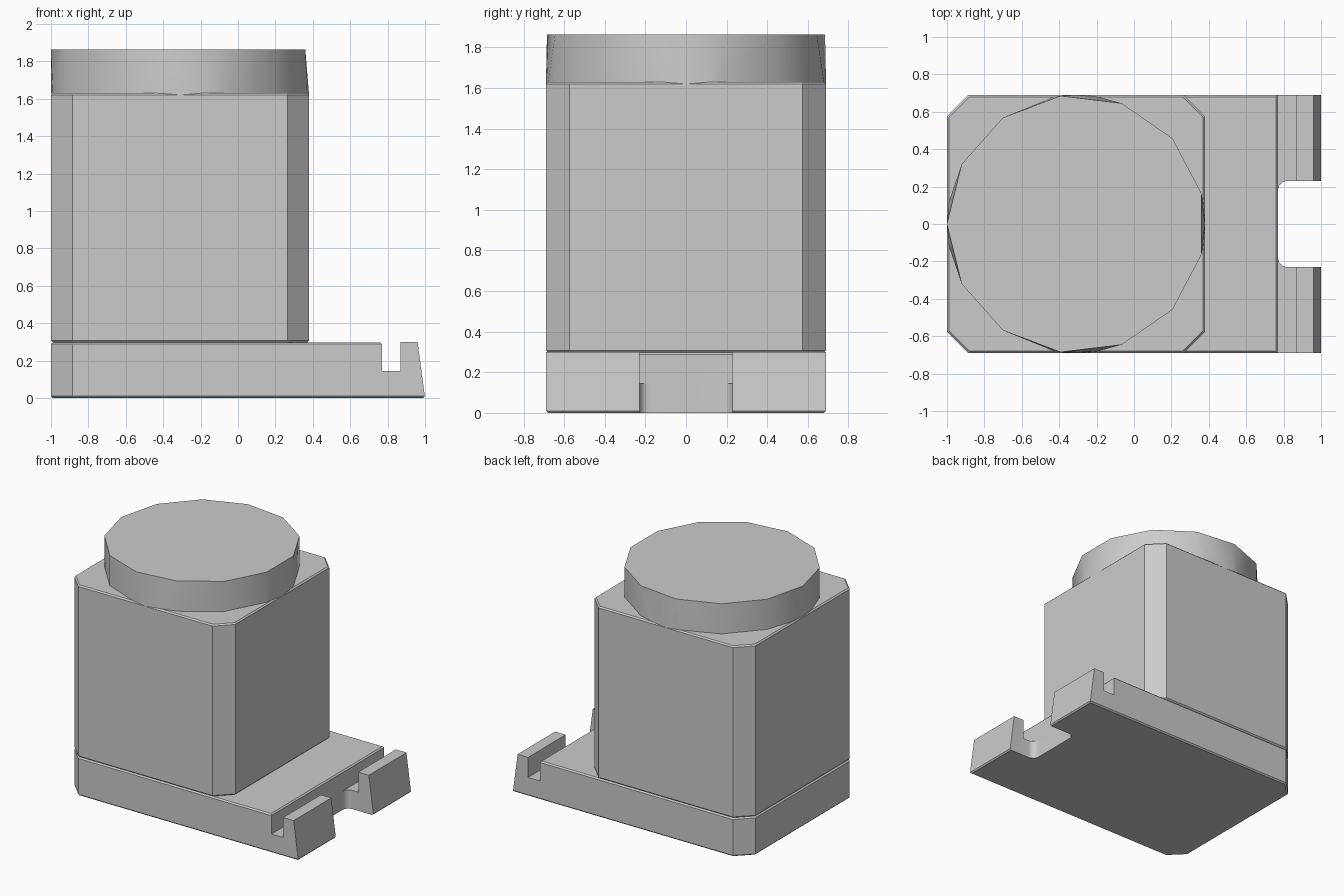
import bpy
import bmesh
from math import cos, sin, pi, radians

HALF = 0.69      # half depth, also the knob radius
CX = -0.31       # centre of body and knob in x
CHAMFER = 0.115
EDGE = 0.01
BASE_TOP = 0.298
BODY_TOP = 1.63

cube = bpy.data.objects.get("Cube")
if cube:
    bpy.data.objects.remove(cube, do_unlink=True)

grey = bpy.data.materials.new("plain_grey")
grey.use_nodes = True
grey.diffuse_color = (0.6, 0.6, 0.6, 1)
grey.node_tree.nodes["Principled BSDF"].inputs["Base Color"].default_value = (0.6, 0.6, 0.6, 1)


def finish(name, bm):
    bmesh.ops.recalc_face_normals(bm, faces=bm.faces)
    mesh = bpy.data.meshes.new(name)
    bm.to_mesh(mesh)
    bm.free()
    mesh.materials.append(grey)
    obj = bpy.data.objects.new(name, mesh)
    bpy.context.collection.objects.link(obj)
    return obj


def activate(obj):
    bpy.ops.object.select_all(action='DESELECT')
    obj.select_set(True)
    bpy.context.view_layer.objects.active = obj


def prism(points, offset):
    """Extrude a closed outline of 3D points along an offset."""
    bm = bmesh.new()
    face = bm.faces.new([bm.verts.new(p) for p in points])
    ext = bmesh.ops.extrude_face_region(bm, geom=[face])
    verts = [v for v in ext["geom"] if isinstance(v, bmesh.types.BMVert)]
    bmesh.ops.translate(bm, verts=verts, vec=offset)
    bmesh.ops.recalc_face_normals(bm, faces=bm.faces)
    return bm


def bevel(bm, rule, width, segments=1):
    edges = [e for e in bm.edges if rule(*[v.co for v in e.verts])]
    bmesh.ops.bevel(bm, geom=edges, offset=width, segments=segments,
                    profile=0.5, affect='EDGES')


def upright(a, b):
    return abs(a.x - b.x) < 1e-4 and abs(a.y - b.y) < 1e-4


def level(z):
    return lambda a, b: abs(a.z - z) < 1e-4 and abs(b.z - z) < 1e-4


# Base with a cross slot and a sloping lip
profile = [(-1, 0), (1, 0), (0.96, 0.3), (0.87, 0.3), (0.87, 0.145),
           (0.77, 0.145), (0.77, BASE_TOP), (-1, BASE_TOP)]
bm = prism([(x, -HALF, z) for x, z in profile], (0, 2 * HALF, 0))
bevel(bm, lambda a, b: upright(a, b) and a.x < -0.9, CHAMFER)
bevel(bm, level(0), EDGE)
bevel(bm, level(BASE_TOP), EDGE)
base = finish("base", bm)

# Rounded notch splitting the lip in two
bm = prism([(0.77, -0.23, -0.2), (1.2, -0.23, -0.2),
            (1.2, 0.23, -0.2), (0.77, 0.23, -0.2)], (0, 0, 0.8))
bevel(bm, lambda a, b: upright(a, b) and a.x < 0.8, 0.05, 6)
notch = finish("notch_cutter", bm)
notch.hide_render = True
cut = base.modifiers.new("notch", 'BOOLEAN')
cut.operation = 'DIFFERENCE'
cut.solver = 'EXACT'
cut.object = notch
activate(base)
bpy.ops.object.modifier_apply(modifier=cut.name)
bpy.data.objects.remove(notch, do_unlink=True)
bpy.ops.object.shade_smooth_by_angle(angle=radians(20))

# Tall body with chamfered corners
left, right = -1, CX * 2 + 1
bm = prism([(left, -HALF, BASE_TOP), (right, -HALF, BASE_TOP),
            (right, HALF, BASE_TOP), (left, HALF, BASE_TOP)],
           (0, 0, BODY_TOP - BASE_TOP))
bevel(bm, upright, CHAMFER)
bevel(bm, level(BASE_TOP), EDGE)
bevel(bm, level(BODY_TOP), EDGE)
finish("body", bm)

# Knob: a 13-sided cap whose foot bulges to meet the four body edges
SIDES = 13
step = 2 * pi / SIDES


def rim(bm, angle, z):
    return bm.verts.new((CX + HALF * cos(angle), HALF * sin(angle), z))


bm = bmesh.new()
corners = [pi + i * step for i in range(SIDES)]
extras = [pi + q * pi / 2 + d for q in range(5) for d in (-0.17, 0, 0.17)]
top = [rim(bm, a, 1.863) for a in corners]
low = [rim(bm, a, BODY_TOP - 0.002) for a in corners]
foot = []
for i, a in enumerate(corners):
    between = [e for e in extras if a + 0.01 < e < a + step - 0.01]
    mids = []
    for e in between:
        touching = abs(sin(2 * e)) < 0.01
        mids.append(rim(bm, e, BODY_TOP - (EDGE if touching else 0.002)))
    j = (i + 1) % SIDES
    run = [low[i]] + mids + [low[j]]
    foot += run[:-1]
    # fan the side: one half to each top corner
    mid = len(run) // 2
    for k in range(len(run) - 1):
        if len(run) == 2:
            bm.faces.new([run[0], run[1], top[j], top[i]])
        else:
            bm.faces.new([run[k], run[k + 1], top[i] if k < mid else top[j]])
    if len(run) > 2:
        bm.faces.new([run[mid], top[j], top[i]])
bm.faces.new(top)
bm.faces.new(foot)
knob = finish("knob", bm)
activate(knob)
bpy.ops.object.shade_smooth_by_angle(angle=radians(35))
